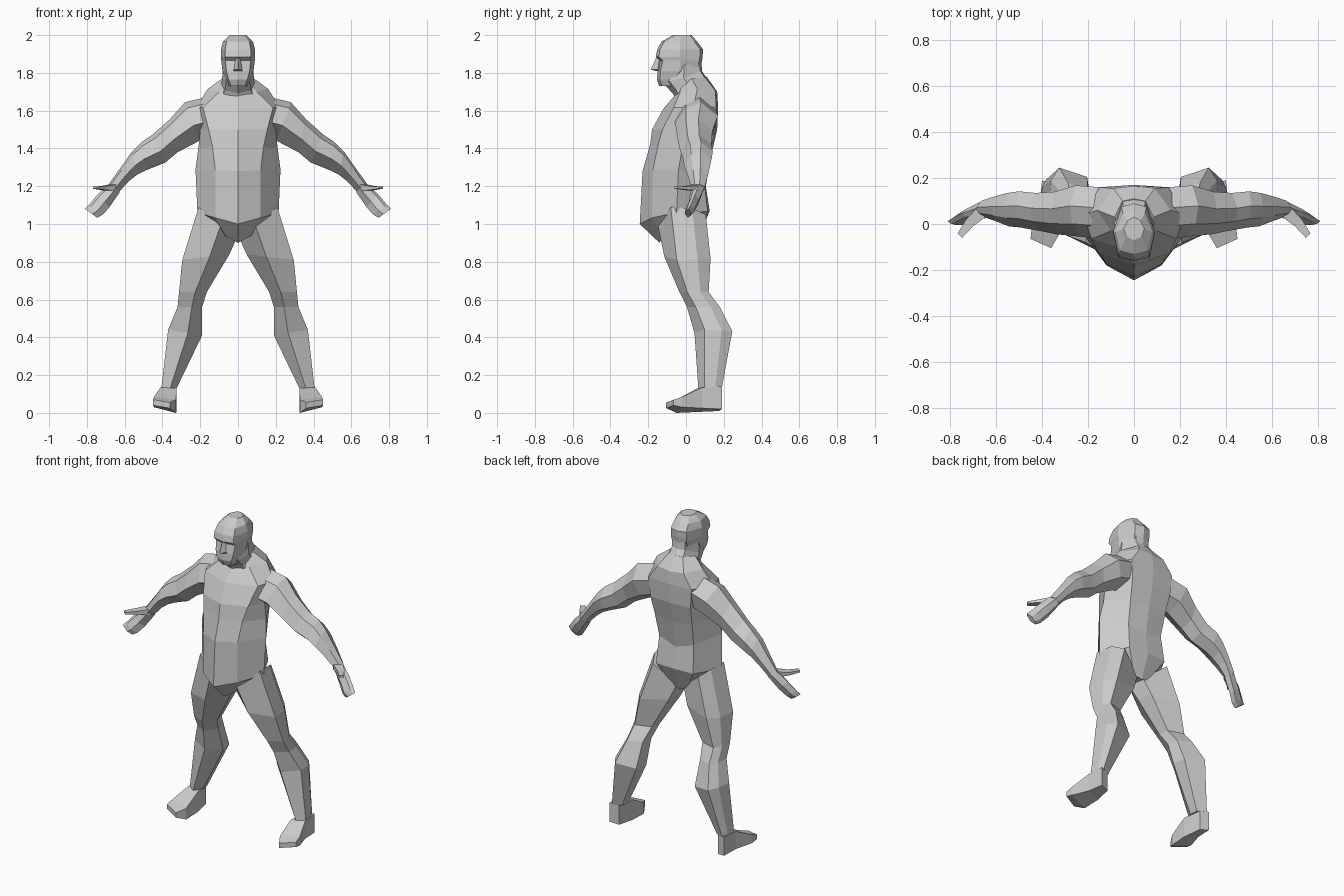
import bpy, bmesh

skin = bpy.data.materials.new("light_grey")
skin.diffuse_color = (0.6, 0.6, 0.6, 1)


def loft(name, rings, mirror=False):
    """Skin a list of point rings, cap both ends, optionally mirror across x."""
    bm = bmesh.new()
    vs = [[bm.verts.new(p) for p in r] for r in rings]
    n = len(rings[0])
    for a, b in zip(vs, vs[1:]):
        for i in range(n):
            j = (i + 1) % n
            bm.faces.new((a[i], a[j], b[j], b[i]))
    bm.faces.new(vs[0])
    bm.faces.new(vs[-1])
    bmesh.ops.recalc_face_normals(bm, faces=bm.faces)
    me = bpy.data.meshes.new(name)
    bm.to_mesh(me)
    bm.free()
    me.materials.append(skin)
    ob = bpy.data.objects.new(name, me)
    bpy.context.collection.objects.link(ob)
    if mirror:
        ob.modifiers.new("mirror", 'MIRROR').use_mirror_merge = False
    return ob


def symmetric(half):
    """Close a half ring (first and last points on x = 0)."""
    return half + [(-x, y, z) for x, y, z in half[-2:0:-1]]


# Torso: front z, y | front corner x, y | side z, x, y | back corner x | back y, z
def torso_ring(zf, yf, xc, yc, zs, xs, ys, xb, yb, zb):
    return symmetric([(0, yf, zf), (xc, yc, zf * .45 + zs * .55), (xs, ys, zs),
                      (xb, yb - .01, zs * .4 + zb * .6), (0, yb, zb)])


loft("torso", [torso_ring(*r) for r in (
    (.90, -.14, .06, -.12, .96, .11, -.02, .05, .07, .92),
    (1.0, -.245, .12, -.18, 1.06, .215, -.05, .13, .125, 1.07),
    (1.28, -.23, .12, -.175, 1.29, .225, -.04, .12, .105, 1.2),
    (1.42, -.19, .135, -.15, 1.40, .21, -.02, .13, .135, 1.37),
    (1.5, -.18, .155, -.125, 1.50, .20, -.02, .14, .165, 1.5),
    (1.61, -.12, .185, -.065, 1.62, .22, .04, .15, .17, 1.62),
    (1.68, -.06, .1, -.03, 1.715, .16, .06, .09, .165, 1.7),
    (1.70, -.04, .06, -.02, 1.77, .085, .03, .05, .11, 1.78))])


# Head and neck: z, half width, front y, back y
def head_ring(z, w, yf, yb):
    return symmetric([(0, yf, z), (w * .75, yf + .015, z), (w, (yf + yb) / 2, z),
                      (w * .6, yb - .015, z), (0, yb, z)])


# Neck leans: its front sits lower than its back
def neck_ring(zf, zb, w, yf, yb):
    return symmetric([(0, yf, zf), (w * .75, yf + .02, zf * .7 + zb * .3),
                      (w, (yf + yb) / 2, (zf + zb) / 2), (w * .55, yb - .01, zb), (0, yb, zb)])


loft("neck", [neck_ring(*r) for r in (
    (1.66, 1.68, .12, -.05, .16), (1.69, 1.75, .09, -.07, .125),
    (1.735, 1.81, .084, -.11, .085), (1.80, 1.88, .08, -.10, .08))])
loft("head", [head_ring(*r) for r in (
    (1.73, .048, -.142, -.02), (1.765, .066, -.154, .03), (1.81, .082, -.15, .075),
    (1.865, .089, -.138, .085), (1.885, .091, -.16, .088), (1.925, .09, -.152, .09),
    (1.965, .08, -.13, .06), (2.0, .045, -.07, .03))])
# Nose wedge
loft("nose", [symmetric([(0, y0, z), (w, y1, z), (0, -.12, z)]) for z, w, y0, y1 in (
    (1.81, .024, -.16, -.145), (1.818, .022, -.187, -.15), (1.88, .012, -.158, -.14))])


# Arms: top x, z | bottom x, z | front y, back y
def arm_ring(xt, zt, xb, zb, yf, yb):
    shape = ((0, .5), (.4, 0), (.85, .25), (1, .6), (.65, 1), (.2, .9))
    return [(xb + (xt - xb) * t, yf + (yb - yf) * u, zb + (zt - zb) * t) for t, u in shape]


loft("arm", [arm_ring(*r) for r in (
    (.07, 1.695, .11, 1.47, -.07, .155),
    (.28, 1.645, .205, 1.44, -.055, .168),
    (.36, 1.555, .32, 1.38, -.045, .14),
    (.45, 1.475, .385, 1.325, -.03, .135),
    (.51, 1.435, .485, 1.285, -.015, .142),
    (.56, 1.385, .535, 1.26, -.01, .135),
    (.62, 1.30, .58, 1.225, .01, .12),
    (.685, 1.21, .63, 1.17, .03, .10))], True)
loft("hand", [arm_ring(*r) for r in (
    (.68, 1.215, .625, 1.17, .025, .10),
    (.745, 1.155, .68, 1.09, .015, .07),
    (.79, 1.10, .715, 1.05, -.005, .045),
    (.81, 1.08, .745, 1.033, -.005, .025))], True)
loft("thumb", [[(x, y, z + h), (x + d, y + d, z + h), (x + d, y + d, z), (x, y, z)]
               for x, y, z, d, h in ((.64, .035, 1.175, .04, .035), (.70, -.01, 1.18, .03, .02),
                                     (.747, -.06, 1.187, .02, .012))], True)


# Legs: inner x, outer x | front y, back y | inner z, outer z
def leg_ring(x0, x1, y0, y1, z0, z1):
    shape = ((.42, 0), (1, .27), (.95, .72), (.75, 1), (.08, .8), (0, .4))
    return [(x0 + (x1 - x0) * u, y0 + (y1 - y0) * v, z0 + (z1 - z0) * u) for u, v in shape]


loft("leg", [leg_ring(*r) for r in (
    (.005, .208, -.15, .105, .93, 1.09),
    (.045, .295, -.115, .13, .84, .81),
    (.165, .312, -.035, .12, .64, .64),
    (.19, .32, .005, .18, .56, .56),
    (.19, .37, .045, .245, .41, .44),
    (.325, .405, .065, .19, .13, .135))], True)

# Feet: inner x, y | outer x, y | inner low z, outer low z | inner high z, outer high z
loft("foot", [[(xi, yi, li), (xo, yo, lo), (xo, yo, ho), (xi, yi, hi)]
              for xi, yi, xo, yo, li, lo, hi, ho in (
    (.345, .175, .40, .19, .01, .02, .135, .14),
    (.325, .06, .41, .085, .005, .025, .13, .135),
    (.328, -.05, .445, -.02, .0, .03, .07, .085),
    (.36, -.105, .45, -.065, .025, .04, .055, .07))], True)
